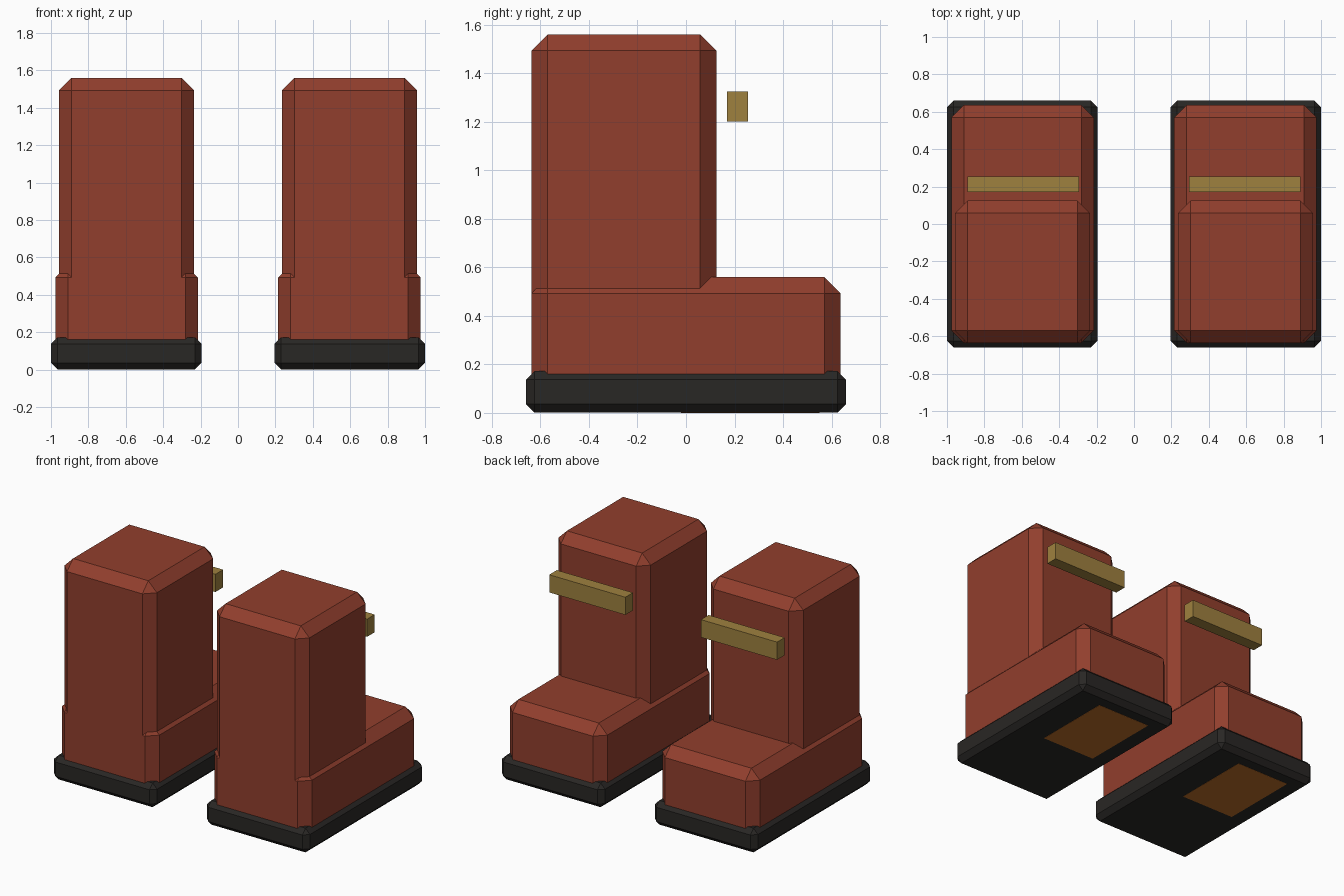
import bpy, bmesh
from mathutils import Vector

if "Cube" in bpy.data.objects:
    bpy.data.objects.remove(bpy.data.objects["Cube"])


def material(name, rgb):
    m = bpy.data.materials.new(name)
    m.diffuse_color = (*rgb, 1)
    m.use_nodes = True
    m.node_tree.nodes["Principled BSDF"].inputs["Base Color"].default_value = m.diffuse_color
    return m


leather = material("red leather", (0.285, 0.049, 0.026))
rubber = material("black rubber", (0.022, 0.020, 0.018))
brass = material("brass", (0.343, 0.218, 0.049))
tan = material("brown pad", (0.5, 0.155, 0.02))


def box(name, lo, hi, mat, chamfer=0, mirror=True):
    """Chamfered box, by default mirrored from the right boot to the left."""
    lo, hi = Vector(lo), Vector(hi)
    bm = bmesh.new()
    bmesh.ops.create_cube(bm, size=1)
    for v in bm.verts:
        v.co = (lo + hi) / 2 + v.co * (hi - lo)
    me = bpy.data.meshes.new(name)
    bm.to_mesh(me)
    bm.free()
    me.materials.append(mat)
    ob = bpy.data.objects.new(name, me)
    bpy.context.collection.objects.link(ob)
    if chamfer:
        bev = ob.modifiers.new("chamfer", 'BEVEL')
        bev.width = chamfer
        bev.segments = 1
    if mirror:
        ob.modifiers.new("pair", 'MIRROR').use_axis = (True, False, False)
    return ob


# Soles
box("sole", (0.195, -0.66, 0.001), (1.0, 0.66, 0.172), rubber, 0.035)

# Pads set flush into the undersides, both offset the same way
for side, cx in (("left", -0.65), ("right", 0.55)):
    box(f"sole_pad_{side}", (cx - 0.21, -0.02, 0), (cx + 0.21, 0.55, 0.06), tan, mirror=False)

# Foot and upright shaft
box("foot", (0.215, -0.637, 0.05), (0.977, 0.637, 0.56), leather, 0.067)
box("shaft", (0.235, -0.637, 0.34), (0.957, 0.125, 1.56), leather, 0.067)

# Strap bar floating beside the shaft
box("strap", (0.295, 0.17, 1.2), (0.89, 0.255, 1.325), brass)
